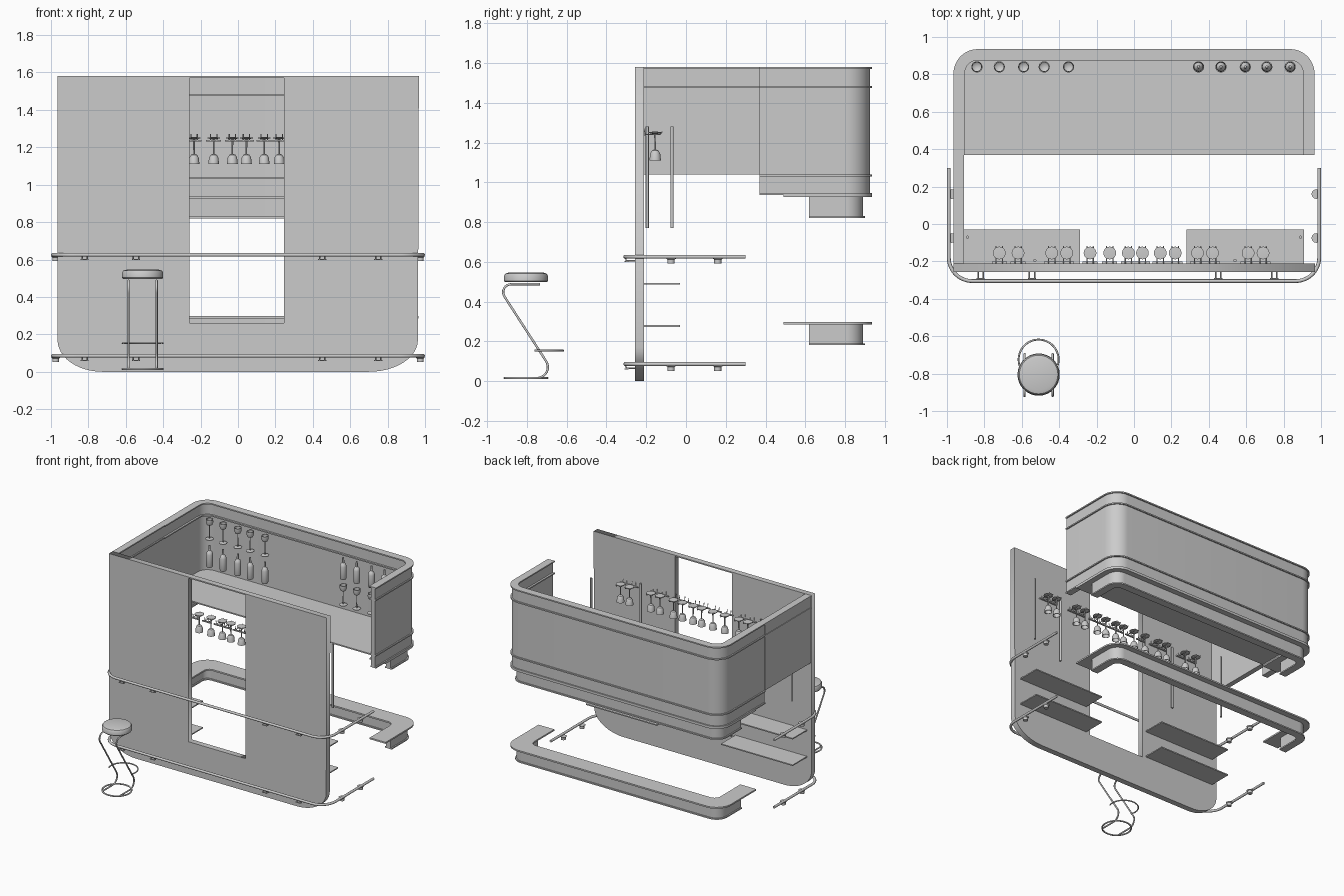
import bpy, bmesh, math
from math import pi, sin, cos
from mathutils import Vector

if "Cube" in bpy.data.objects:
    bpy.data.objects.remove(bpy.data.objects["Cube"])

def finish(name, bm, smooth=True):
    bmesh.ops.recalc_face_normals(bm, faces=bm.faces[:])
    me = bpy.data.meshes.new(name)
    bm.to_mesh(me)
    bm.free()
    ob = bpy.data.objects.new(name, me)
    bpy.context.collection.objects.link(ob)
    bpy.ops.object.select_all(action='DESELECT')
    bpy.context.view_layer.objects.active = ob
    ob.select_set(True)
    if smooth:
        bpy.ops.object.shade_smooth_by_angle(angle=math.radians(35))
    return ob

def box(name, x0, x1, y0, y1, z0, z1):
    bm = bmesh.new()
    bmesh.ops.create_cube(bm, size=1)
    for v in bm.verts:
        v.co = ((x0+x1)/2 + v.co.x*(x1-x0), (y0+y1)/2 + v.co.y*(y1-y0), (z0+z1)/2 + v.co.z*(z1-z0))
    return finish(name, bm, False)

def lathe(name, profile, loc, steps=20):
    bm = bmesh.new()
    vs = [bm.verts.new((r, 0, z)) for r, z in profile]
    es = [bm.edges.new(p) for p in zip(vs, vs[1:])]
    bmesh.ops.spin(bm, geom=vs+es, cent=(0, 0, 0), axis=(0, 0, 1), angle=2*pi, steps=steps)
    bmesh.ops.remove_doubles(bm, verts=bm.verts[:], dist=1e-5)
    ob = finish(name, bm)
    ob.location = loc
    return ob

def copy(src, name, loc):
    ob = bpy.data.objects.new(name, src.data)
    ob.location = loc
    bpy.context.collection.objects.link(ob)

def curve(name, loops, dims, cyclic=False, bevel=0, extrude=0, res=3):
    cu = bpy.data.curves.new(name, 'CURVE')
    cu.dimensions = dims
    cu.bevel_depth, cu.extrude, cu.bevel_resolution = bevel, extrude, res
    cu.fill_mode = 'BOTH' if dims == '2D' else 'FULL'
    cu.use_fill_caps = dims == '3D'
    for pts in loops:
        sp = cu.splines.new('POLY')
        sp.points.add(len(pts)-1)
        for p, c in zip(sp.points, pts):
            p.co = (*c, 1) if len(c) == 3 else (*c, 0, 1)
        sp.use_cyclic_u = cyclic
    ob = bpy.data.objects.new(name, cu)
    bpy.context.collection.objects.link(ob)
    bpy.ops.object.select_all(action='DESELECT')
    bpy.context.view_layer.objects.active = ob
    ob.select_set(True)
    bpy.ops.object.convert(target='MESH')
    if bevel:
        bpy.ops.object.shade_smooth_by_angle(angle=math.radians(50))
    return bpy.context.view_layer.objects.active

def arc(cx, cy, rx, ry, a0, a1, n=12):
    return [(cx + rx*cos(math.radians(a0+(a1-a0)*i/n)), cy + ry*sin(math.radians(a0+(a1-a0)*i/n))) for i in range(n+1)]

# U-shaped plan line, inset by d, running from left front over the back to right front
def u_line(d, yl, yr):
    w, b, r = 0.965-d, 0.935-d, max(0.13-d, 0.05)
    return [(-w, yl)] + arc(-w+r, b-r, r, r, 180, 90) + arc(w-r, b-r, r, r, 90, 0) + [(w, yr)]

def u_strip(name, d0, d1, yl, yr, z0, z1):
    a, b = u_line(d0, yl, yr), u_line(d1, yl, yr)
    bm = bmesh.new()
    rows = [[bm.verts.new((x, y, z)) for x, y in ln] for ln, z in ((a, z0), (a, z1), (b, z1), (b, z0))]
    for k in range(4):
        p, q = rows[k], rows[(k+1) % 4]
        for i in range(len(p)-1):
            bm.faces.new((p[i], p[i+1], q[i+1], q[i]))
    for i in (0, -1):
        bm.faces.new([r[i] for r in rows])
    return finish(name, bm)

# Front wall with rounded lower corners and a tall opening
outer = [(-0.965, 1.58)] + arc(-0.725, 0.17, 0.24, 0.17, 180, 270) + arc(0.7, 0.17, 0.262, 0.17, 270, 360) + [(0.967, 1.58)]
hole = [(-0.26, 0.26), (0.245, 0.26), (0.245, 1.57), (-0.26, 1.57)]
wall = curve('front_wall', [outer, hole], '2D', True, extrude=0.023)
wall.rotation_euler = (pi/2, 0, 0)
wall.location = (0, -0.234, 0)

# Upper cabinet: shell, trims, floor, left side panel
u_strip('cabinet_shell', 0.01, 0.045, 0.37, 0.37, 0.94, 1.58)
box('left_panel', -0.96, -0.92, -0.211, 0.37, 1.04, 1.58)
u_strip('top_rim', 0.0, 0.06, 0.37, 0.37, 1.57, 1.58)
u_strip('upper_trim', 0.0, 0.06, 0.37, 0.37, 1.475, 1.485)
for z in (1.57, 1.475):
    box('left_panel_trim', -0.965, -0.91, -0.211, 0.37, z, z+0.01)
for z in (1.03, 0.935):
    u_strip('lower_trim', 0.0, 0.05, 0.37, 0.37, z, z+0.01)
bm = bmesh.new()
f = bm.faces.new([bm.verts.new((x, y, 1.03)) for x, y in u_line(0.03, 0.37, 0.37)])
ext = bmesh.ops.extrude_face_region(bm, geom=[f])
for v in ext['geom']:
    if isinstance(v, bmesh.types.BMVert):
        v.co.z = 1.04
finish('cabinet_floor', bm, False)

# Two U-shaped channels: wide top flange, web, bottom flange
for z, label in ((0.82, 'upper'), (0.18, 'lower')):
    u_strip(label + '_channel_flange', 0.0, 0.14, 0.49, 0.49, z+0.105, z+0.117)
    u_strip(label + '_channel_web', 0.045, 0.085, 0.62, 0.62, z+0.01, z+0.105)
    u_strip(label + '_channel_foot', 0.035, 0.095, 0.62, 0.62, z, z+0.01)

# Wrap-around rails with brackets
for z, label in ((0.625, 'hand'), (0.085, 'foot')):
    plan = [(-0.99, 0.30)] + arc(-0.865, -0.18, 0.125, 0.125, 180, 270) + arc(0.865, -0.18, 0.125, 0.125, 270, 360) + [(0.99, 0.30)]
    curve(label + '_rail', [[(x, y, z) for x, y in plan]], '3D', bevel=0.01)
    for x in (-0.82, -0.545, 0.45, 0.75):
        for s in (-0.014, 0.014):
            curve(label + '_rail_bracket', [[(x+s, -0.305, z), (x+s, -0.3, z-0.02), (x+s, -0.25, z-0.02)]], '3D', bevel=0.004)
        box(label + '_bracket_plate', x-0.022, x+0.022, -0.31, -0.29, z-0.027, z-0.021)
    for sx in (-1, 1):
        for y in (-0.075, 0.16):
            lathe(label + '_side_bracket', [(0, 0), (0.018, 0), (0.018, 0.02), (0.026, 0.026), (0, 0.026)], (sx*0.975, y, z-0.034), 12)

# Shelves behind the wall
for z in (0.272, 0.485):
    box('left_shelf', -0.925, -0.29, -0.211, -0.03, z, z+0.009)
    box('right_shelf', 0.28, 0.91, -0.211, -0.03, z, z+0.009)

# Vertical posts
for x, y in ((-0.89, -0.07), (0.89, -0.07), (-0.53, -0.195), (0.54, -0.195)):
    lathe('post', [(0, 0.77), (0.008, 0.77), (0.008, 1.28), (0, 1.28)], (x, y, 0), 12)

# Hanging glasses (upside down) in wire racks
glass = [(0, 0.145), (0.034, 0.143), (0.034, 0.138), (0.005, 0.132), (0.004, 0.055), (0.016, 0.05),
         (0.025, 0.035), (0.029, 0), (0.026, 0), (0.021, 0.033), (0, 0.046)]
first = None
for x in (-0.72, -0.62, -0.44, -0.36, -0.235, -0.13, -0.03, 0.045, 0.14, 0.22, 0.34, 0.42, 0.61, 0.69):
    loc = (x, -0.155, 1.11)
    if first:
        copy(first, 'hanging_glass', loc)
    else:
        first = lathe('hanging_glass', glass, loc)
    for s in (-0.017, 0.017):
        curve('rack_rod', [[(x+s, -0.212, 1.27), (x+s, -0.205, 1.24), (x+s, -0.13, 1.24), (x+s, -0.12, 1.255)]], '3D', bevel=0.003, res=1)
    box('rack_crossbar', x-0.04, x+0.04, -0.212, -0.2, 1.232, 1.24)

# Bottles and standing glasses on the cabinet back
bottle = [(0, 0), (0.022, 0), (0.025, 0.008), (0.025, 0.1), (0.02, 0.118), (0.008, 0.13), (0.007, 0.17), (0, 0.17)]
cup = [(0, 0), (0.03, 0), (0.03, 0.004), (0.004, 0.008), (0.003, 0.11), (0.02, 0.117), (0.027, 0.135),
       (0.026, 0.16), (0.023, 0.16), (0.023, 0.135), (0, 0.12)]
b0 = c0 = None
for i, x in enumerate((-0.84, -0.72, -0.59, -0.48, -0.35, 0.345, 0.465, 0.595, 0.71, 0.835)):
    zb, zc = (1.09, 1.31) if i < 5 else (1.31, 1.10)
    if b0:
        copy(b0, 'bottle', (x, 0.84, zb))
        copy(c0, 'standing_glass', (x, 0.84, zc))
    else:
        b0 = lathe('bottle', bottle, (x, 0.84, zb))
        c0 = lathe('standing_glass', cup, (x, 0.84, zc))

# Bar stool: cushion, zigzag legs, base ring, footrest arc
sx, sy = -0.51, -0.805
lathe('stool_seat', [(0, 0.497), (0.105, 0.497), (0.11, 0.503), (0.11, 0.53), (0.103, 0.541), (0.085, 0.546), (0, 0.547)], (sx, sy, 0), 40)
side = [(-0.735, 0.487), (-0.88, 0.487)] + arc(-0.88, 0.447, 0.04, 0.04, 90, 215, 8)[1:] + \
       arc(-0.75, 0.07, 0.055, 0.055, 35, -80, 8) + [(-0.78, 0.015), (-0.88, 0.015)]
for s in (-0.075, 0.075):
    curve('stool_leg', [[(sx+s, y, z) for y, z in side]], '3D', bevel=0.006)
def ring(cx, cy, z, a0, a1):
    return [(x, y, z) for x, y in arc(cx, cy, 0.107, 0.107, a0, a1, 32)]
curve('stool_base_ring', [ring(sx, sy, 0.015, 0, 360)[:-1]], '3D', True, bevel=0.006)
curve('stool_footrest', [ring(sx, -0.725, 0.153, -20, 200)], '3D', bevel=0.005)

# Stand the lowest point on the ground
bpy.context.view_layer.update()
